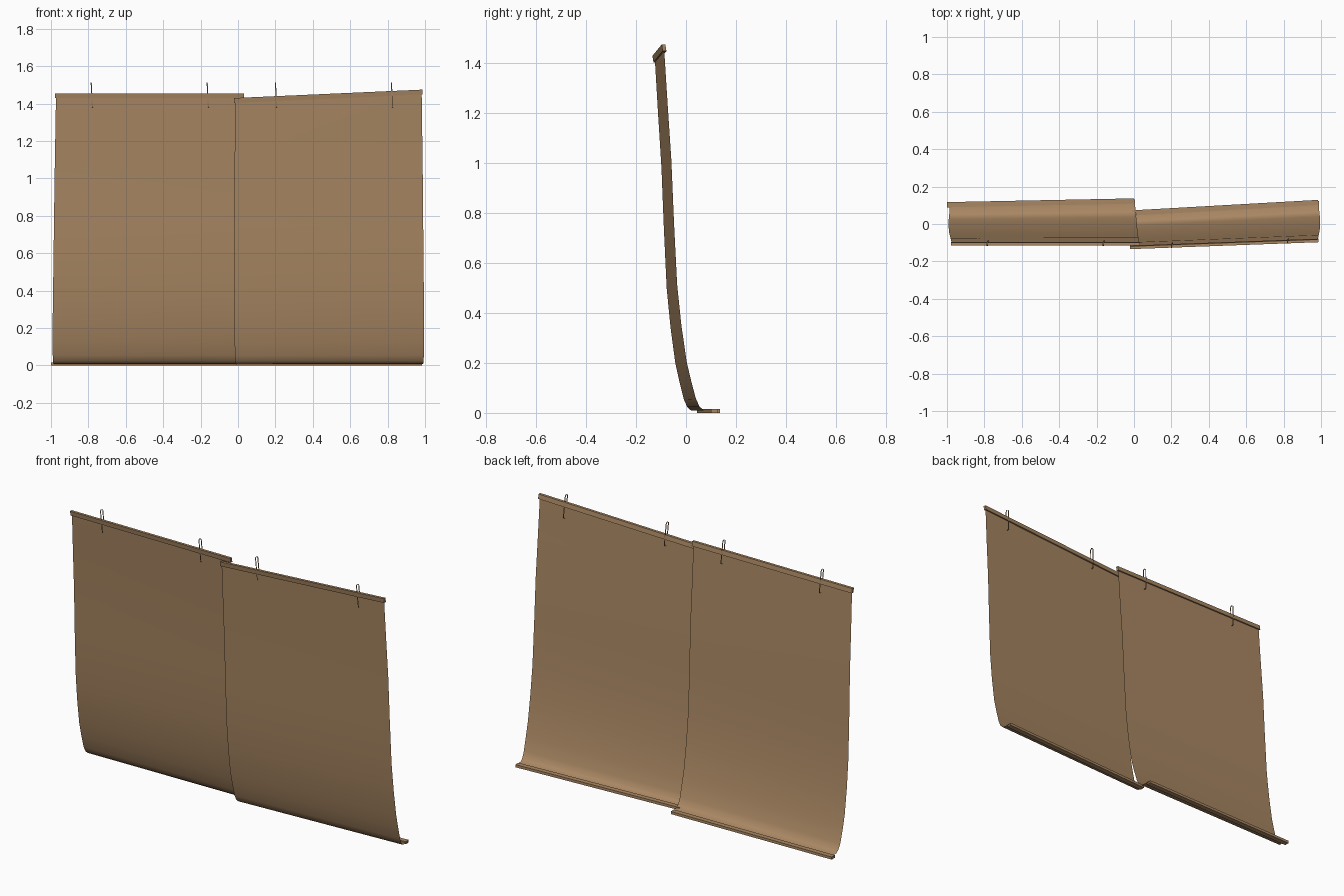
import bpy, bmesh, math
from mathutils import Vector

if "Cube" in bpy.data.objects:
    bpy.data.objects.remove(bpy.data.objects["Cube"])

canvas = bpy.data.materials.new("tan_canvas")
canvas.diffuse_color = (0.40, 0.245, 0.125, 1)
canvas.use_nodes = True
canvas.node_tree.nodes["Principled BSDF"].inputs["Base Color"].default_value = canvas.diffuse_color


def finish(name, bm, smooth=None):
    bmesh.ops.recalc_face_normals(bm, faces=bm.faces)
    me = bpy.data.meshes.new(name)
    bm.to_mesh(me)
    bm.free()
    me.materials.append(canvas)
    ob = bpy.data.objects.new(name, me)
    bpy.context.collection.objects.link(ob)
    if smooth:
        bpy.context.view_layer.objects.active = ob
        ob.select_set(True)
        bpy.ops.object.shade_smooth_by_angle(angle=math.radians(smooth))
        ob.select_set(False)
    return ob


# Side profile: fraction of sweep in y (0 top, 1 bottom back edge), fraction of height
PROFILE = [(0, 1), (0.07, 0.84), (0.14, 0.69), (0.19, 0.52), (0.25, 0.35), (0.33, 0.24),
           (0.43, 0.14), (0.52, 0.085), (0.61, 0.037), (0.68, 0.016), (0.76, 0.006), (1, 0.005)]


def sheet(name, top, bottom):
    """Cloth lofted between two end profiles; ends are (left, right) points."""
    bm = bmesh.new()
    cols, grid = 6, []
    for fy, fz in PROFILE:
        row = []
        for i in range(cols + 1):
            t = i / cols
            a, b = top[0].lerp(top[1], t), bottom[0].lerp(bottom[1], t)
            side = 2 * t - 1
            bulge = 0.008 * math.sin(math.pi * min(1, fy * 1.2)) * side
            row.append(bm.verts.new((a.x + (b.x - a.x) * (1 - fz) + bulge,
                                     a.y + (b.y - a.y) * fy, a.z * fz + 0.001)))
        grid.append(row)
    for r0, r1 in zip(grid, grid[1:]):
        for i in range(cols):
            bm.faces.new((r0[i], r0[i + 1], r1[i + 1], r1[i]))
    finish(name, bm, 60)


def bar(name, a, b, dy, dz, lean=0.0):
    """Rectangular hem running from a to b, slightly leaning in y."""
    bm = bmesh.new()
    rings = []
    for p in (a, b):
        rings.append([bm.verts.new(p + Vector((0, y * dy / 2 - z * lean, z * dz / 2)))
                      for y, z in ((-1, -1), (1, -1), (1, 1), (-1, 1))])
    for i in range(4):
        j = (i + 1) % 4
        bm.faces.new((rings[0][i], rings[0][j], rings[1][j], rings[1][i]))
    bm.faces.new(rings[0])
    bm.faces.new(rings[1])
    finish(name, bm)


def hanger(name, x, y, z):
    """Long flat ribbon loop around the top hem; z is its top."""
    bm = bmesh.new()
    h, r, w = 0.135, 0.010, 0.006
    pts = []
    for k in range(5):
        ang = math.pi * k / 4
        pts.append((r * math.cos(ang), z - r + r * math.sin(ang)))
    for k in range(5):
        ang = math.pi + math.pi * k / 4
        pts.append((r * math.cos(ang), z - h + r + r * math.sin(ang)))
    rings = []
    for py, pz in pts:
        d = z - pz
        rings.append([bm.verts.new((x + s * w / 2 + d * 0.05, y + py + d * 0.07, pz)) for s in (-1, 1)])
    for i in range(len(rings)):
        p, q = rings[i], rings[(i + 1) % len(rings)]
        bm.faces.new((p[0], p[1], q[1], q[0]))
    finish(name, bm, 50)


V = Vector
# Name, top ends, bottom ends, bottom hem x range, hanger x positions
PANELS = [
    ("left", (V((-0.973, -0.105, 1.445)), V((0.026, -0.105, 1.445))),
     (V((-0.985, 0.110, 0)), V((0.005, 0.130, 0))), (-1.0, 0.0), (-0.785, -0.165)),
    ("right", (V((-0.016, -0.125, 1.42)), V((0.982, -0.088, 1.465))),
     (V((-0.010, 0.066, 0)), V((0.988, 0.122, 0))), (-0.010, 0.985), (0.20, 0.82)),
]
for side, top, bottom, hem_x, hooks in PANELS:
    sheet(side + "_curtain", top, bottom)
    out, drop = V((0.005, 0, 0)), V((0, 0, 0.003))
    bar(side + "_top_hem", top[0] - out - drop, top[1] + out - drop, 0.015, 0.026, 0.002)
    a, b = bottom[0].copy(), bottom[1].copy()
    a.x, b.x = hem_x
    lift = V((0, -0.007, 0.0075))
    bar(side + "_bottom_hem", a + lift, b + lift, 0.028, 0.015)
    for i, hx in enumerate(hooks):
        t = (hx - top[0].x) / (top[1].x - top[0].x)
        hanger(f"{side}_hanger_{i + 1}", hx, top[0].lerp(top[1], t).y - 0.002, 1.513)
